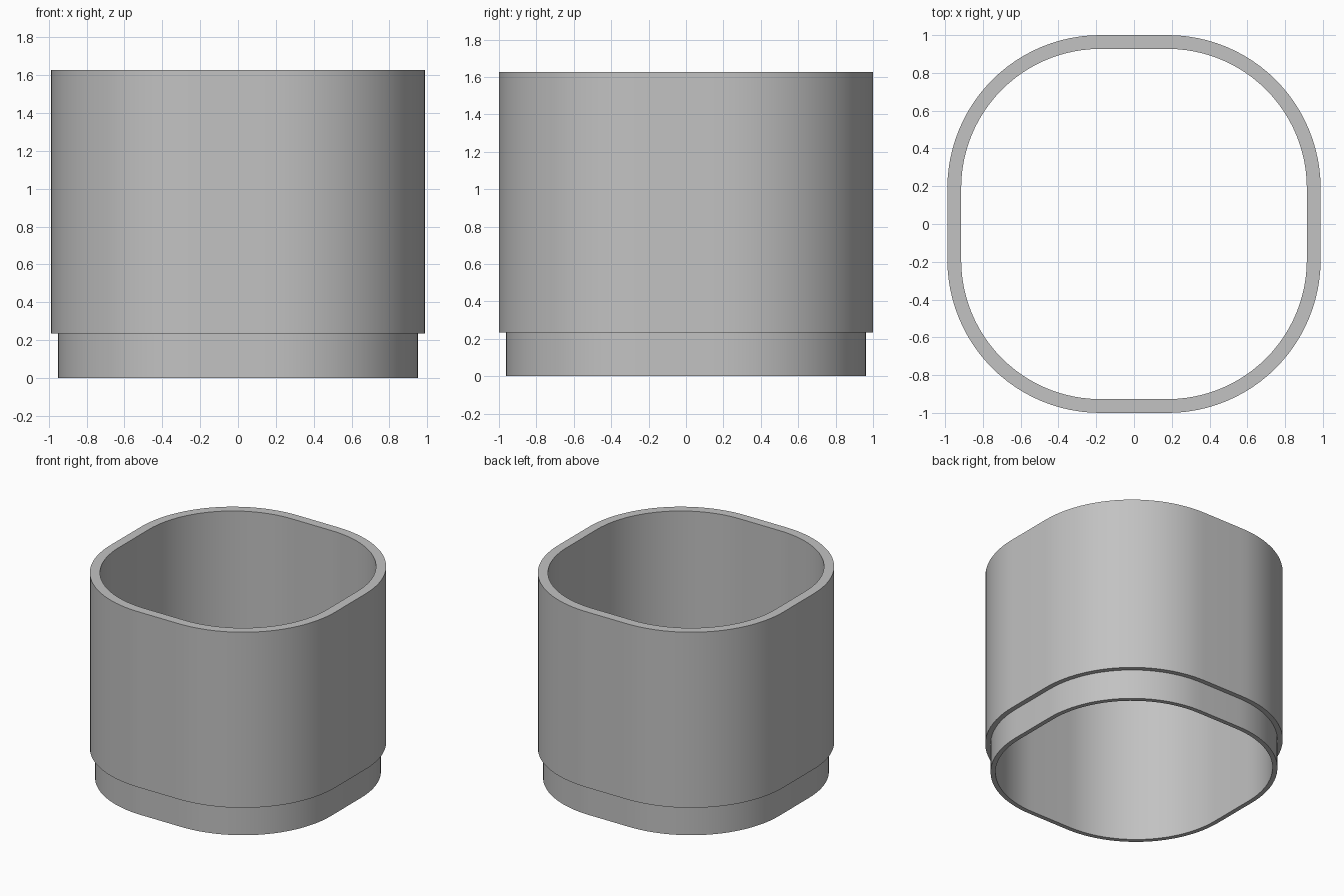
import bpy
import bmesh
from math import sin, cos, pi, radians

cube = bpy.data.objects.get("Cube")
if cube:
    bpy.data.objects.remove(cube, do_unlink=True)

# Main dimensions
HALF_X, HALF_Y, CORNER = 0.988, 1.0, 0.81
HEIGHT, STEP_Z = 1.627, 0.235
WALL, STEP_IN = 0.073, 0.038
CORNER_STEPS = 24


def rounded_outline(inset):
    """Rounded rectangle, moved inward by the inset."""
    radius = CORNER - inset
    points = []
    for quarter, (sx, sy) in enumerate([(1, 1), (-1, 1), (-1, -1), (1, -1)]):
        for i in range(CORNER_STEPS + 1):
            a = (quarter + i / CORNER_STEPS) * pi / 2
            points.append((sx * (HALF_X - CORNER) + radius * cos(a),
                           sy * (HALF_Y - CORNER) + radius * sin(a)))
    return points


# Grey material
grey = bpy.data.materials.new("plain_grey")
grey.use_nodes = True
colour = (0.54, 0.54, 0.54, 1)
grey.diffuse_color = colour
grey.node_tree.nodes["Principled BSDF"].inputs["Base Color"].default_value = colour

# Wall section as (inset, height): lip, step, body, rim, and straight bore
section = [(STEP_IN, 0), (STEP_IN, STEP_Z), (0, STEP_Z),
           (0, HEIGHT), (WALL, HEIGHT), (WALL, 0)]

# Sweep the section round the outline into one closed sleeve
bm = bmesh.new()
rings = [[bm.verts.new((x, y, z)) for x, y in rounded_outline(inset)]
         for inset, z in section]
for k, lower in enumerate(rings):
    upper = rings[(k + 1) % len(rings)]
    for i in range(len(lower)):
        j = (i + 1) % len(lower)
        bm.faces.new((lower[i], lower[j], upper[j], upper[i]))
bmesh.ops.recalc_face_normals(bm, faces=bm.faces)

mesh = bpy.data.meshes.new("stepped_sleeve")
bm.to_mesh(mesh)
bm.free()
mesh.materials.append(grey)
sleeve = bpy.data.objects.new("stepped_sleeve", mesh)
bpy.context.collection.objects.link(sleeve)

# Smooth corners with crisp rims
bpy.ops.object.select_all(action='DESELECT')
sleeve.select_set(True)
bpy.context.view_layer.objects.active = sleeve
bpy.ops.object.shade_smooth_by_angle(angle=radians(30))
